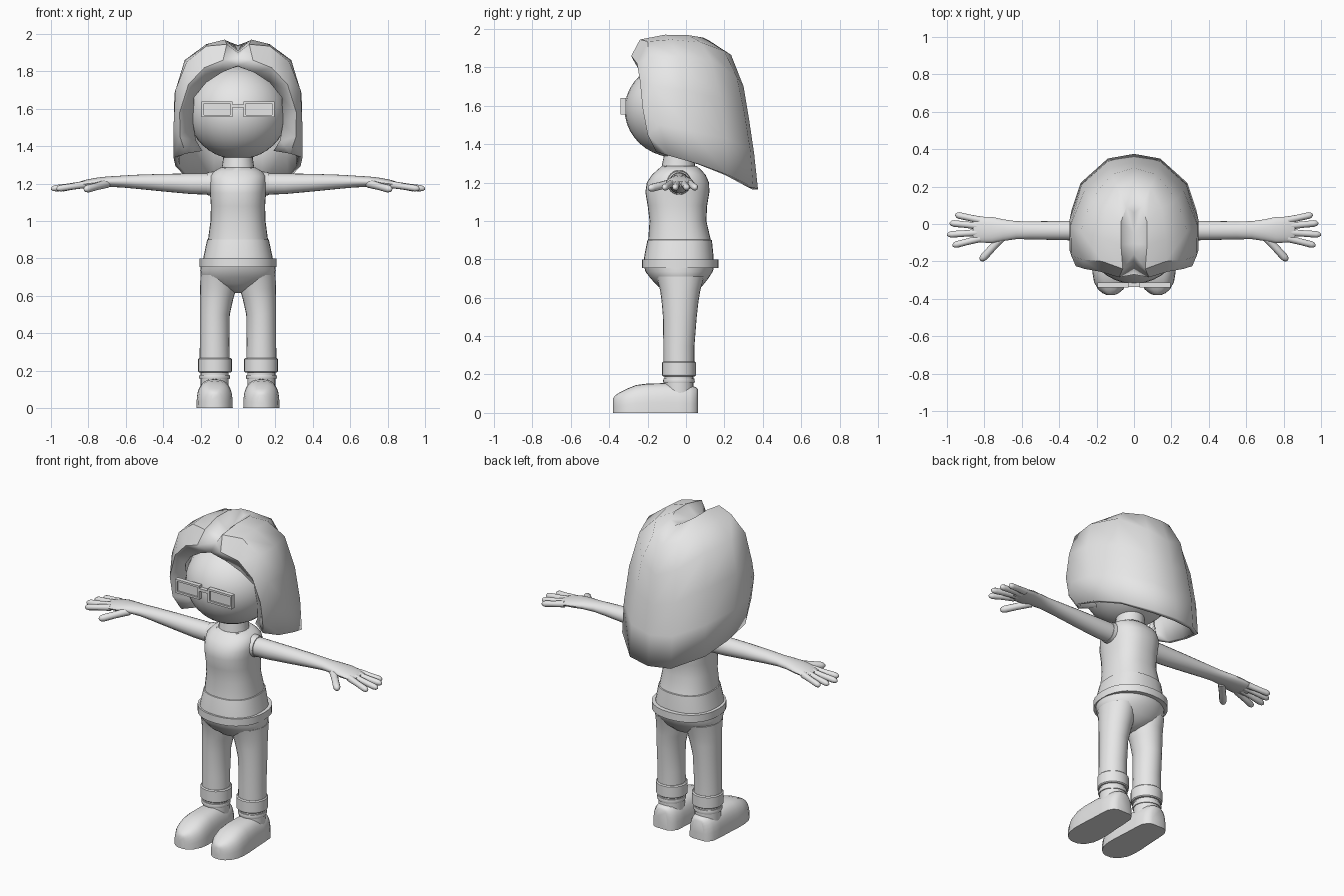
import bpy, bmesh, math
from mathutils import Vector

clay = bpy.data.materials.new("clay_grey")
clay.diffuse_color = (0.8, 0.8, 0.8, 1)


def finish(name, bm, mirror=False, angle=40, recalc=True):
    """Turn a bmesh into a smooth, named object, optionally mirrored in x."""
    if recalc:
        bmesh.ops.recalc_face_normals(bm, faces=bm.faces[:])
    me = bpy.data.meshes.new(name)
    bm.to_mesh(me)
    bm.free()
    me.materials.append(clay)
    ob = bpy.data.objects.new(name, me)
    bpy.context.collection.objects.link(ob)
    bpy.context.view_layer.objects.active = ob
    ob.select_set(True)
    bpy.ops.object.shade_smooth_by_angle(angle=math.radians(angle))
    ob.select_set(False)
    if mirror:
        m = ob.modifiers.new("mirror", 'MIRROR')
        m.use_clip = True
    return ob


def skin(bm, rings):
    """Join closed rings of points and cap both ends."""
    vs = [[bm.verts.new(p) for p in ring] for ring in rings]
    n = len(vs[0])
    for a, b in zip(vs, vs[1:]):
        for i in range(n):
            j = (i + 1) % n
            bm.faces.new((a[i], a[j], b[j], b[i]))
    bm.faces.new(vs[0])
    bm.faces.new(vs[-1])


def loft(name, rings, axis='z', n=24, power=1.0, **kw):
    """Rings: position on axis, two centre coordinates, two radii."""
    bm = bmesh.new()
    out = []
    for pos, c1, c2, r1, r2 in rings:
        ring = []
        for i in range(n):
            a = 2 * math.pi * i / n
            c, s = math.cos(a), math.sin(a)
            p = c1 + r1 * math.copysign(abs(c) ** power, c)
            q = c2 + r2 * math.copysign(abs(s) ** power, s)
            ring.append((p, q, pos) if axis == 'z' else (pos, p, q))
        out.append(ring)
    skin(bm, out)
    return finish(name, bm, **kw)


def finger(name, p0, p1, r):
    """Tapered round-tipped finger from p0 to p1."""
    p0, p1 = Vector(p0), Vector(p1)
    d = p1 - p0
    u = Vector((0, 0, 1)).cross(d).normalized()
    v = d.normalized().cross(u)
    steps = [(0, 1.1), (0.5, 0.95), (0.85, 1), (0.95, 0.75), (1, 0.3)]
    bm = bmesh.new()
    skin(bm, [[p0 + d * t + (u * math.cos(k * math.pi / 5) + v * math.sin(k * math.pi / 5)) * r * s
               for k in range(10)] for t, s in steps])
    finish(name, bm, mirror=True, angle=60)


def box(name, x0, x1, y0, y1, z0, z1, mirror=True):
    bm = bmesh.new()
    bmesh.ops.create_cube(bm, size=1)
    for v in bm.verts:
        v.co = ((x0 + x1) / 2 + v.co.x * (x1 - x0),
                (y0 + y1) / 2 + v.co.y * (y1 - y0),
                (z0 + z1) / 2 + v.co.z * (z1 - z0))
    finish(name, bm, mirror=mirror)


# head and neck
bm = bmesh.new()
bmesh.ops.create_uvsphere(bm, u_segments=32, v_segments=20, radius=1)
for v in bm.verts:
    v.co = (v.co.x * 0.265, v.co.y * 0.27 - 0.05, v.co.z * 0.25 + 1.58)
finish("head", bm)
loft("neck", [(1.24, 0, -.04, .09, .09), (1.29, 0, -.04, .086, .086), (1.33, 0, -.035, .08, .082),
              (1.42, 0, -.03, .08, .08)])

# hair: half shell, each row runs from the face edge round the side to the back
rows = [
    [(.085, -.25, 1.795), (.08, -.285, 1.86), (.06, -.24, 1.945), (.07, -.11, 1.97),
     (.07, .01, 1.968), (.04, .09, 1.955), (0, .12, 1.94)],
    [(.17, -.22, 1.74), (.18, -.255, 1.82), (.17, -.2, 1.935), (.17, -.08, 1.945),
     (.15, .08, 1.93), (.09, .2, 1.885), (0, .235, 1.865)],
    [(.235, -.18, 1.66), (.265, -.24, 1.73), (.275, -.19, 1.85), (.285, -.04, 1.86),
     (.23, .13, 1.84), (.12, .265, 1.75), (0, .30, 1.70)],
    [(.24, -.15, 1.52), (.312, -.225, 1.58), (.335, -.17, 1.70), (.34, -.01, 1.68),
     (.265, .18, 1.64), (.13, .305, 1.56), (0, .33, 1.52)],
    [(.225, -.13, 1.43), (.31, -.2, 1.45), (.345, -.14, 1.50), (.345, .02, 1.47),
     (.28, .21, 1.43), (.14, .335, 1.37), (0, .355, 1.35)],
    [(.19, -.10, 1.375), (.28, -.155, 1.36), (.345, -.09, 1.34), (.335, .07, 1.295),
     (.285, .22, 1.24), (.14, .35, 1.175), (0, .375, 1.165)],
]
parting = [(0, -.27 + .055 * i, z) for i, z in enumerate((1.83, 1.87, 1.9, 1.91, 1.915, 1.92, 1.93))]
bm = bmesh.new()
grid = [[bm.verts.new(p) for p in row] for row in [parting] + rows]
for a, b in zip(grid, grid[1:]):
    for i in range(6):
        bm.faces.new((a[i], b[i], b[i + 1], a[i + 1]))
bm.normal_update()
if sum(f.normal.dot(f.calc_center_median() - Vector((0, 0, 1.55))) for f in bm.faces) < 0:
    bmesh.ops.reverse_faces(bm, faces=bm.faces[:])
hair = finish("hair", bm, mirror=True, angle=50, recalc=False)
shell = hair.modifiers.new("thickness", 'SOLIDIFY')
shell.thickness = 0.025
shell.offset = -1

# glasses
for part, z0, z1 in (("top", 1.628, 1.64), ("bottom", 1.555, 1.567)):
    box("glasses_rim_" + part, .03, .195, -.34, -.312, z0, z1)
for part, x0 in (("inner", .03), ("outer", .183)):
    box("glasses_rim_" + part, x0, x0 + .012, -.34, -.312, 1.567, 1.628)
box("glasses_lens", .04, .185, -.33, -.322, 1.565, 1.63)
box("glasses_bridge", -.032, .032, -.338, -.312, 1.607, 1.624, mirror=False)

# shirt with a small hem step, and belt
loft("shirt", [(.78, 0, -.038, .19, .183), (.82, 0, -.037, .182, .18), (.90, 0, -.033, .165, .168),
               (.902, 0, -.034, .160, .163), (1.0, 0, -.042, .147, .148), (1.08, 0, -.045, .145, .155),
               (1.15, 0, -.045, .150, .167), (1.20, 0, -.042, .153, .162), (1.24, 0, -.038, .150, .140),
               (1.265, 0, -.035, .130, .115), (1.285, 0, -.035, .095, .092)], n=32, power=.85)
loft("belt", [(.755, 0, -.03, .205, .2), (.80, 0, -.03, .205, .2)], n=32, power=.9)
loft("sleeve", [(.08, -.036, 1.2, .07, .065), (.13, -.036, 1.2, .065, .065), (.165, -.036, 1.199, .06, .061)],
     axis='x', mirror=True)

# collar: thin V-shaped trim on the chest
for x0, x1, z0, z1 in ((0, .075, 1.255, 1.285),):
    finger("collar_trim", (x0, -.15, z0), (x1, -.10, z1), .006)

# arms, hands and fingers
loft("arm", [(.12, -.035, 1.198, .056, .058), (.25, -.035, 1.199, .054, .055), (.4, -.035, 1.205, .051, .047),
             (.55, -.034, 1.21, .048, .037), (.63, -.033, 1.211, .048, .031), (.70, -.033, 1.210, .058, .028),
             (.76, -.032, 1.205, .070, .026), (.82, -.03, 1.198, .069, .021), (.86, -.029, 1.191, .060, .014)],
     axis='x', n=20, mirror=True)
for i, (y0, x1, y1) in enumerate(((.02, .955, .05), (-.012, .985, .005), (-.045, 1.0, -.057), (-.077, .97, -.115))):
    finger(f"finger_{i + 1}", (.82, y0, 1.195), (x1, y1, 1.172), .018)
finger("thumb", (.70, -.065, 1.20), (.82, -.195, 1.168), .021)

# trousers
loft("hips", [(.615, 0, -.03, .03, .03), (.635, 0, -.03, .09, .085), (.665, 0, -.032, .165, .12),
              (.70, 0, -.034, .198, .15), (.735, 0, -.036, .202, .175), (.77, 0, -.036, .2, .185)], n=32)
loft("trouser_leg", [(.24, .125, -.037, .081, .08), (.35, .125, -.037, .079, .081), (.5, .124, -.032, .080, .088),
                     (.58, .115, -.031, .089, .096), (.64, .106, -.03, .097, .105), (.71, .103, -.03, .098, .125)],
     mirror=True)
loft("trouser_cuff", [(.19, .123, -.037, .084, .082), (.195, .123, -.037, .09, .088),
                      (.262, .123, -.037, .09, .088), (.268, .123, -.037, .084, .082)], mirror=True)

# ankles and shoes
loft("ankle", [(.10, .125, -.037, .075, .075), (.22, .125, -.037, .075, .075)], mirror=True)
loft("sock_band", [(.155, .125, -.037, .08, .08), (.165, .125, -.037, .083, .083),
                   (.178, .125, -.037, .08, .08)], mirror=True)
bm = bmesh.new()
shoe = []
for y, w, h in ((.062, .04, .125), (.05, .065, .135), (.02, .083, .142), (-.04, .088, .15), (-.11, .091, .155),
                (-.2, .097, .153), (-.26, .097, .145), (-.31, .089, .125), (-.35, .067, .104),
                (-.37, .043, .09), (-.38, .02, .075)):
    arc = [math.pi * k / 14 for k in range(15)]
    shoe.append([(.125 + w * math.copysign(abs(math.cos(a)) ** .7, math.cos(a)), y,
                  h * max(0, math.sin(a)) ** .7) for a in arc])
skin(bm, shoe)
finish("shoe", bm, mirror=True, angle=50)
